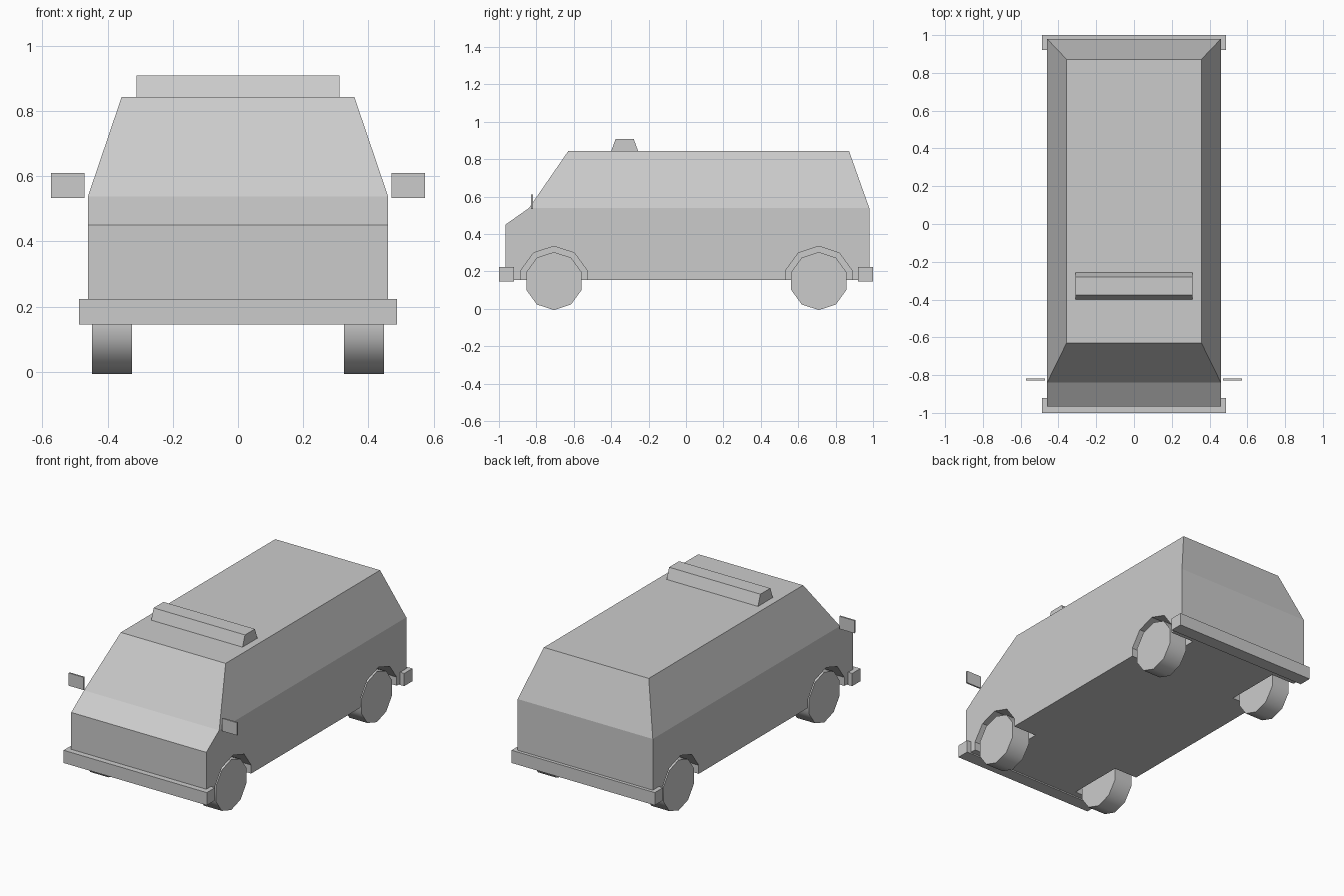
import bpy, bmesh, math
from mathutils import Matrix

old = bpy.data.objects.get("Cube")
if old:
    bpy.data.objects.remove(old, do_unlink=True)

# Single plain grey for the whole van
grey = bpy.data.materials.new("light grey")
grey.use_nodes = True
grey.diffuse_color = (0.6, 0.6, 0.6, 1)
grey.node_tree.nodes["Principled BSDF"].inputs["Base Color"].default_value = (0.6, 0.6, 0.6, 1)


def finish(name, bm):
    bmesh.ops.recalc_face_normals(bm, faces=bm.faces)
    mesh = bpy.data.meshes.new(name)
    bm.to_mesh(mesh)
    bm.free()
    mesh.materials.append(grey)
    obj = bpy.data.objects.new(name, mesh)
    bpy.context.collection.objects.link(obj)
    return obj


def box(name, centre, size):
    bm = bmesh.new()
    bmesh.ops.create_cube(bm, size=1, matrix=Matrix.Translation(centre) @ Matrix.Diagonal((*size, 1)))
    return finish(name, bm)


def add_drum(bm, x0, x1, y, z, radius):
    """Ten-sided cylinder lying along x, with a flat at its top and bottom."""
    place = Matrix.Translation(((x0 + x1) / 2, y, z)) @ Matrix.Rotation(math.pi / 2, 4, 'Y')
    spin = Matrix.Rotation(math.pi / 2, 4, 'Z')
    bmesh.ops.create_cone(bm, cap_ends=True, segments=10, radius1=radius, radius2=radius,
                          depth=abs(x1 - x0), matrix=place @ spin)


# Body: side profile as (y, z, half width), tapering above the waist
profile = [(-0.965, 0.153, 0.46), (-0.965, 0.45, 0.46), (-0.84, 0.538, 0.46),
           (-0.63, 0.842, 0.357), (0.872, 0.842, 0.357),
           (0.98, 0.538, 0.46), (0.98, 0.153, 0.46)]
bm = bmesh.new()
sides = [[bm.verts.new((s * w, y, z)) for y, z, w in profile] for s in (-1, 1)]
for i in range(len(profile)):
    j = (i + 1) % len(profile)
    bm.faces.new((sides[0][i], sides[0][j], sides[1][j], sides[1][i]))
for side in sides:
    bm.faces.new([side[i] for i in (0, 1, 2, 5, 6)])
    bm.faces.new(side[2:6])
body = finish("body", bm)

# Wheel wells cut into the body
WHEEL_Y = {"front": -0.706, "rear": 0.71}
bm = bmesh.new()
for y in WHEEL_Y.values():
    for s in (-1, 1):
        add_drum(bm, s * 0.30, s * 0.60, y, 0.148, 0.186)
cutter = finish("wheel_well_cutter", bm)
cutter.hide_render = True
cut = body.modifiers.new("wheel wells", 'BOOLEAN')
cut.operation = 'DIFFERENCE'
cut.solver = 'EXACT'
cut.object = cutter
bpy.context.view_layer.objects.active = body
bpy.ops.object.modifier_apply(modifier=cut.name)
bpy.data.objects.remove(cutter, do_unlink=True)

# Wheels, with smooth treads and flat sides
for end, y in WHEEL_Y.items():
    for label, s in (("left", 1), ("right", -1)):
        bm = bmesh.new()
        add_drum(bm, s * 0.325, s * 0.448, y, 0.148, 0.155)
        wheel = finish(f"{end}_{label}_wheel", bm)
        bpy.ops.object.select_all(action='DESELECT')
        wheel.select_set(True)
        bpy.context.view_layer.objects.active = wheel
        bpy.ops.object.shade_smooth_by_angle(angle=math.radians(45))

# Bumpers
for name, s in (("front_bumper", -1), ("rear_bumper", 1)):
    box(name, (0, s * 0.96, 0.184), (0.975, 0.08, 0.078))

# Door mirrors
for name, s in (("left_mirror", 1), ("right_mirror", -1)):
    box(name, (s * 0.522, -0.823, 0.571), (0.102, 0.01, 0.078))

# Roof bar with sloping front and back
roof_bar = box("roof_bar", (0, -0.328, 0.874), (0.622, 0.146, 0.068))
for v in roof_bar.data.vertices:
    if v.co.z > 0.87:
        v.co.y = -0.328 + (v.co.y + 0.328) * 0.66
